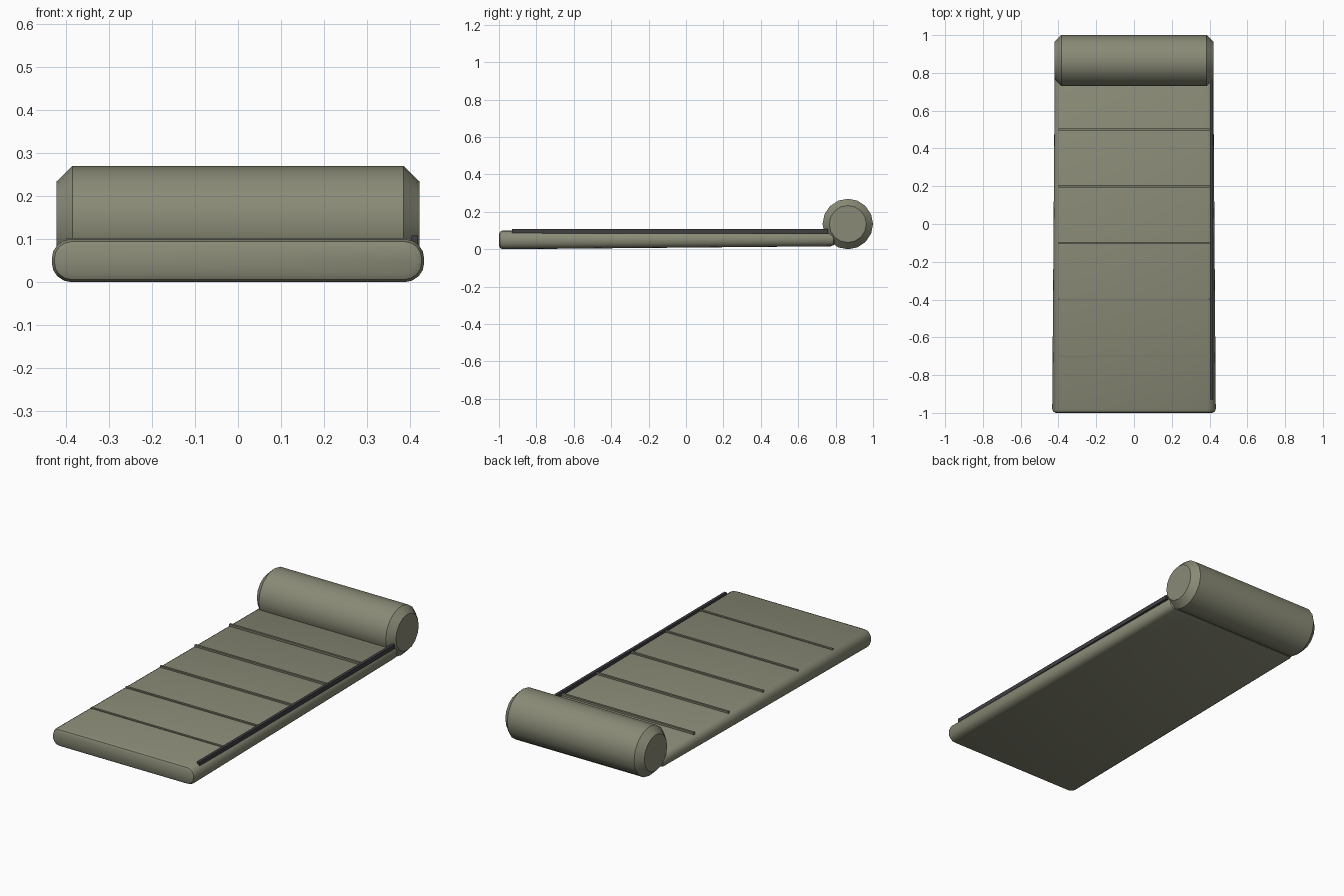
import bpy, bmesh, math

if "Cube" in bpy.data.objects:
    bpy.data.objects.remove(bpy.data.objects["Cube"])


def material(name, rgb):
    m = bpy.data.materials.new(name)
    m.diffuse_color = (*rgb, 1)
    m.use_nodes = True
    m.node_tree.nodes["Principled BSDF"].inputs["Base Color"].default_value = m.diffuse_color
    return m


OLIVE = material("olive_cloth", (0.25, 0.255, 0.18))
SEAM = material("seam_thread", (0.2, 0.205, 0.145))
DARK = material("dark_zip", (0.05, 0.05, 0.055))


def finish(name, bm, mat, angle=40):
    bmesh.ops.recalc_face_normals(bm, faces=bm.faces)
    me = bpy.data.meshes.new(name)
    bm.to_mesh(me)
    bm.free()
    ob = bpy.data.objects.new(name, me)
    bpy.context.collection.objects.link(ob)
    me.materials.append(mat)
    bpy.ops.object.select_all(action='DESELECT')
    ob.select_set(True)
    bpy.context.view_layer.objects.active = ob
    bpy.ops.object.shade_smooth_by_angle(angle=math.radians(angle))
    return ob


def loft(name, rings, mat):
    bm = bmesh.new()
    loops = [[bm.verts.new(p) for p in ring] for ring in rings]
    n = len(loops[0])
    for a, b in zip(loops, loops[1:]):
        for i in range(n):
            j = (i + 1) % n
            bm.faces.new((a[i], a[j], b[j], b[i]))
    bm.faces.new(loops[0])
    bm.faces.new(loops[-1])
    return finish(name, bm, mat)


def bar(name, x0, x1, ends, w, mat):
    """Box between two (y, z_bottom, z_top) ends."""
    rings = [[(x0, y, zb), (x1, y, zb), (x1, y, zt), (x0, y, zt)]
             for y, zb, zt in ends]
    return loft(name, rings, mat)


# mattress pad: rounded section, slightly tapering towards the roll
def pad_section(y, hx, zb, zt, inset):
    hx, zb, zt = hx - inset, zb + inset, zt - inset
    r = (zt - zb) * 0.45
    pts = []
    for cx, cz, start in ((hx - r, zt - r, 0), (-hx + r, zt - r, 90),
                          (-hx + r, zb + r, 180), (hx - r, zb + r, 270)):
        for k in range(5):
            a = math.radians(start + 22.5 * k)
            pts.append((cx + r * math.cos(a), y, cz + r * math.sin(a)))
    return pts


front, back = (0.433, 0.0, 0.1), (0.42, 0.016, 0.09)
loft("pad", [
    pad_section(-1.0, *front, 0.018),
    pad_section(-0.994, *front, 0.006),
    pad_section(-0.98, *front, 0),
    pad_section(0.775, *back, 0),
    pad_section(0.789, *back, 0.006),
    pad_section(0.795, *back, 0.018)], OLIVE)


# rolled-up end: 16-sided cylinder with chamfered rims
def circle(x, r, n=16):
    return [(x, 0.865 + r * math.cos(2 * math.pi * i / n),
             0.135 + r * math.sin(2 * math.pi * i / n)) for i in range(n)]


loft("roll", [circle(-0.422, 0.099), circle(-0.385, 0.135),
              circle(0.385, 0.135), circle(0.422, 0.099)], OLIVE)

# quilting seams across the pad
for i in range(5):
    y = -0.7 + 0.3 * i
    bar("seam_%d" % (i + 1), -0.4, 0.4,
        [(y - 0.006, 0.085, 0.103), (y + 0.006, 0.085, 0.103)], 0, SEAM)

# zip along the right edge
bar("zip", 0.403, 0.419, [(-0.93, 0.085, 0.108), (0.76, 0.085, 0.108)], 0, DARK)
